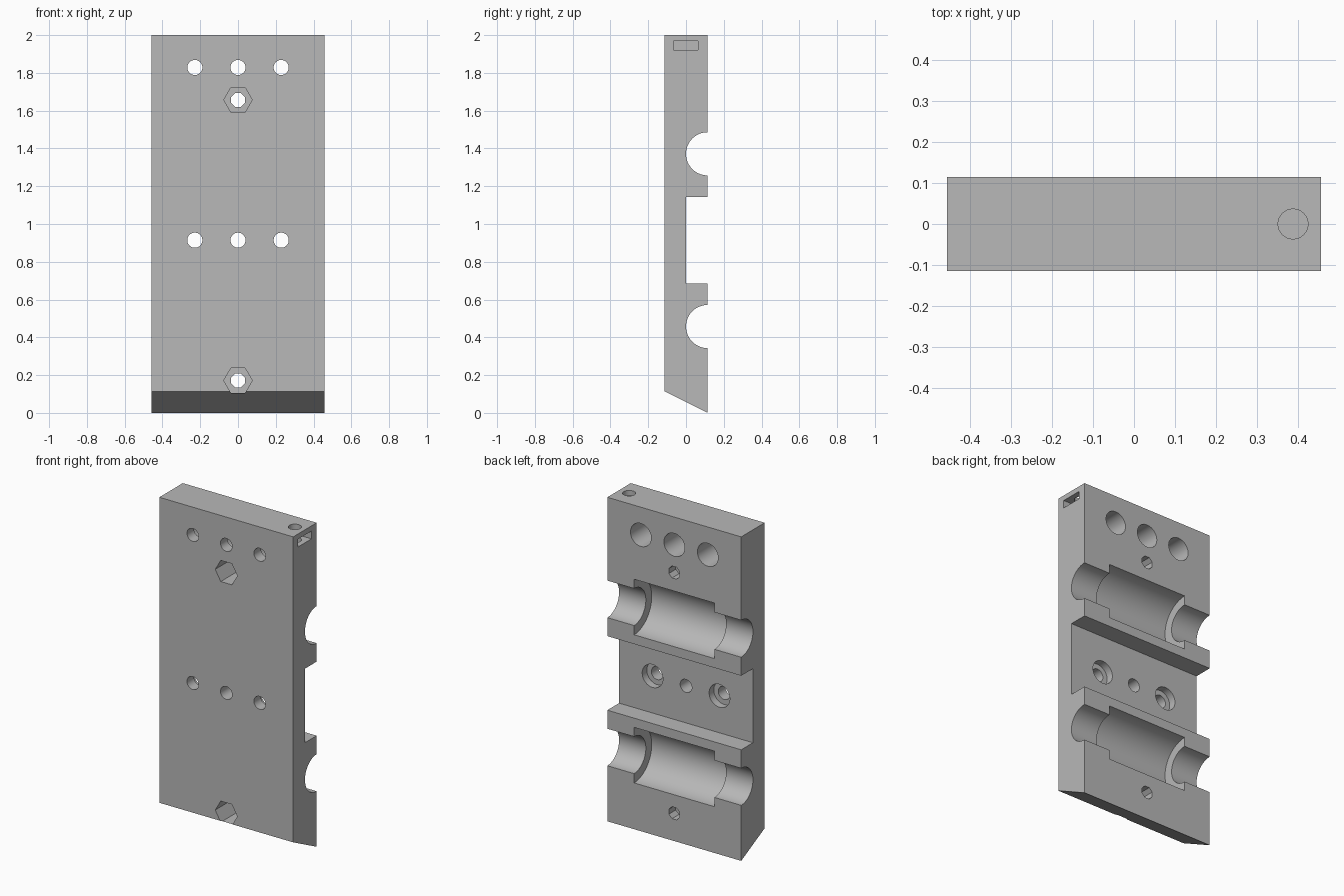
import bpy, bmesh, math

MM = 2 / 87.5            # the plate is laid out on a millimetre grid, 87.5 tall

if "Cube" in bpy.data.objects:
    bpy.data.objects.remove(bpy.data.objects["Cube"], do_unlink=True)

grey = bpy.data.materials.new("plain grey")
grey.use_nodes = True
COLOUR = (0.48, 0.48, 0.48, 1)
grey.diffuse_color = COLOUR
grey.node_tree.nodes["Principled BSDF"].inputs["Base Color"].default_value = COLOUR

PLACE = {"x": lambda u, v, t: (t, u, v),
         "y": lambda u, v, t: (u, t, v),
         "z": lambda u, v, t: (u, v, t)}


def prism(name, points, axis, start, end):
    """Extrude a 2D outline along an axis."""
    bm = bmesh.new()
    ring = [bm.verts.new([c * MM for c in PLACE[axis](u, v, start)]) for u, v in points]
    top = [bm.verts.new([c * MM for c in PLACE[axis](u, v, end)]) for u, v in points]
    n = len(points)
    bm.faces.new(ring)
    bm.faces.new(top)
    for i in range(n):
        j = (i + 1) % n
        bm.faces.new((ring[i], ring[j], top[j], top[i]))
    bmesh.ops.recalc_face_normals(bm, faces=bm.faces)
    mesh = bpy.data.meshes.new(name)
    bm.to_mesh(mesh)
    bm.free()
    mesh.materials.append(grey)
    ob = bpy.data.objects.new(name, mesh)
    bpy.context.collection.objects.link(ob)
    return ob


def circle(u, v, r, sides=48, turn=0.0):
    return [(u + r * math.cos(turn + 2 * math.pi * i / sides),
             v + r * math.sin(turn + 2 * math.pi * i / sides)) for i in range(sides)]


def rect(u0, u1, v0, v1):
    return [(u0, v0), (u1, v0), (u1, v1), (u0, v1)]


# Plate with a sloped lower edge
plate = prism("carriage_plate", [(-5, 5), (5, 0), (5, 87.5), (-5, 87.5)], "x", -20, 20)


def cut(points, axis, start, end):
    """Cut a prism out of the plate."""
    cutter = prism("cutter", points, axis, start, end)
    cutter.hide_render = True
    mod = plate.modifiers.new("cut", "BOOLEAN")
    mod.operation = "DIFFERENCE"
    mod.solver = "EXACT"
    mod.object = cutter
    bpy.context.view_layer.objects.active = plate
    bpy.ops.object.modifier_apply(modifier=mod.name)
    mesh = cutter.data
    bpy.data.objects.remove(cutter, do_unlink=True)
    bpy.data.meshes.remove(mesh)


# Rod grooves and wider bearing pockets across the back
for z in (20, 60):
    cut(circle(5, z, 5, 64), "x", -21, 21)
    cut(circle(5, z, 7.5, 64), "x", -12, 12)

# Belt channel
cut(rect(0, 6, 30, 50), "x", -21, 21)

# Two rows of screw holes, counterbored from the back
for z in (40, 80):
    for x in (-10, 0, 10):
        cut(circle(x, z, 1.75, 32), "y", -6, 6)
        if z == 80 or x != 0:
            cut(circle(x, z, 3.1, 40), "y", -2, 6)

# Bolt holes with hexagonal nut recesses in the front
for z in (7.5, 72.5):
    cut(circle(0, z, 1.75, 8, math.pi / 8), "y", -6, 6)
    cut(circle(0, z, 3.3, 6), "y", -6, 2)

# Adjusting screw hole in the top, with its nut slot in the side
cut(circle(17, 0, 1.6, 32), "z", 80, 89)
cut(rect(-2.95, 2.8, 84, 86.1), "x", 14, 21)

# Smooth the bores, keep the edges sharp
bpy.ops.object.select_all(action="DESELECT")
plate.select_set(True)
bpy.context.view_layer.objects.active = plate
bpy.ops.object.shade_smooth_by_angle(angle=math.radians(30))
